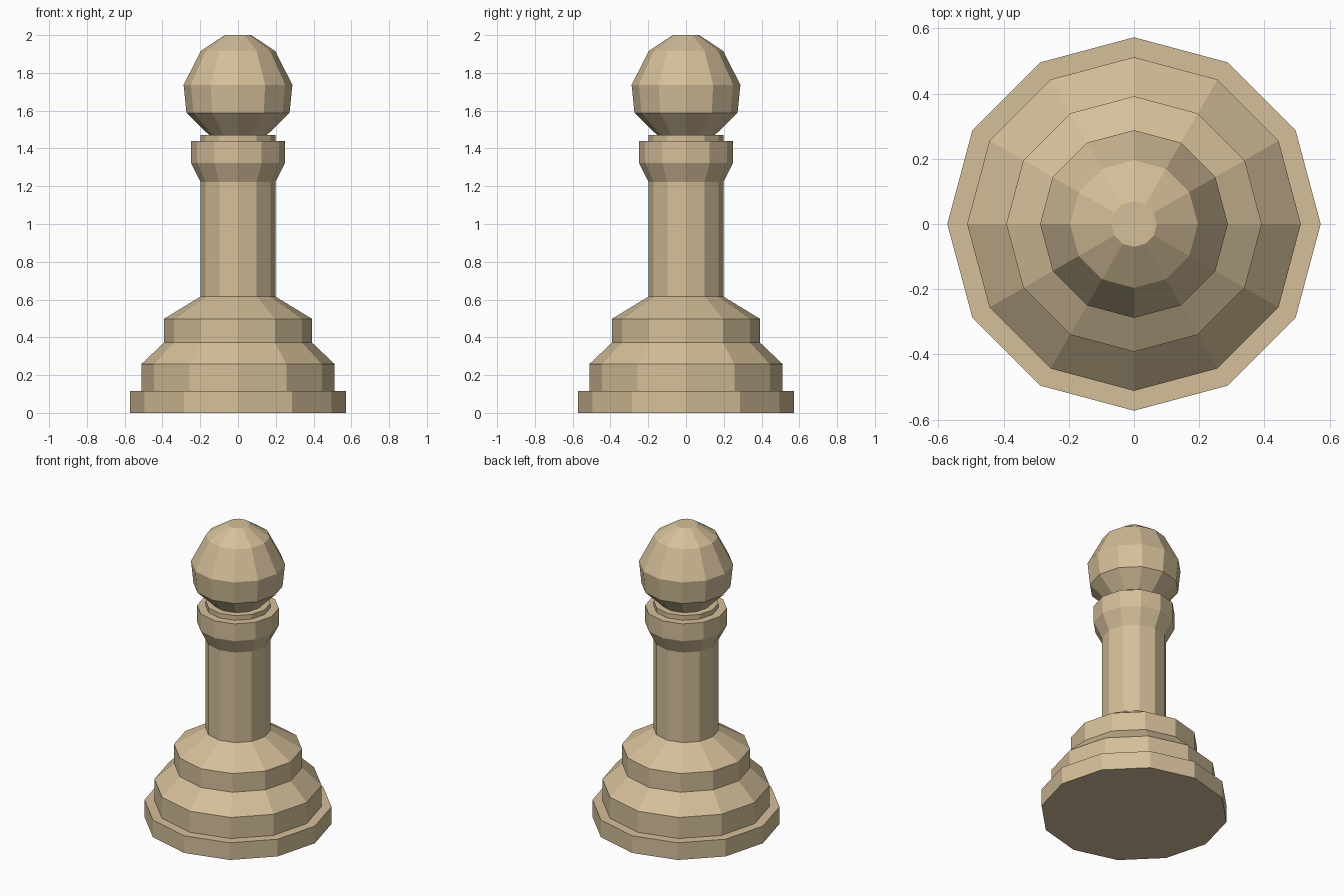
import bpy, bmesh
from math import cos, sin, tau

if "Cube" in bpy.data.objects:
    bpy.data.objects.remove(bpy.data.objects["Cube"])

SIDES = 12


def lathe(name, profile, color):
    """Revolve (radius, z) points into a closed, flat-shaded, faceted solid."""
    bm = bmesh.new()
    rings = [[bm.verts.new((r * cos(tau * i / SIDES), r * sin(tau * i / SIDES), z))
              for i in range(SIDES)] for r, z in profile]
    for low, high in zip(rings, rings[1:]):
        for i in range(SIDES):
            j = (i + 1) % SIDES
            bm.faces.new((low[i], low[j], high[j], high[i]))
    bm.faces.new(rings[0][::-1])
    bm.faces.new(rings[-1])
    mesh = bpy.data.meshes.new(name)
    bm.to_mesh(mesh)
    bm.free()
    mat = bpy.data.materials.new("pale_wood")
    mat.diffuse_color = color
    mat.use_nodes = True
    mat.node_tree.nodes["Principled BSDF"].inputs["Base Color"].default_value = mat.diffuse_color
    mesh.materials.append(mat)
    obj = bpy.data.objects.new(name, mesh)
    bpy.context.collection.objects.link(obj)
    return obj


# Stepped base: foot plate and two sloped tiers
base = [(0.573, 0), (0.573, 0.116), (0.512, 0.116), (0.512, 0.258),
        (0.392, 0.372), (0.392, 0.498)]
# Straight column
column = [(0.198, 0.616), (0.198, 1.223)]
# Flared collar with a thin neck ring
collar = [(0.25, 1.324), (0.25, 1.44), (0.198, 1.44), (0.198, 1.471)]
# Faceted ball head
head = [(0.153, 1.471), (0.273, 1.588), (0.288, 1.737), (0.196, 1.917), (0.07, 2.0)]

# One continuous turned piece, like a chess pawn
lathe("chess_pawn", base + column + collar + head, (0.66, 0.52, 0.32, 1))
